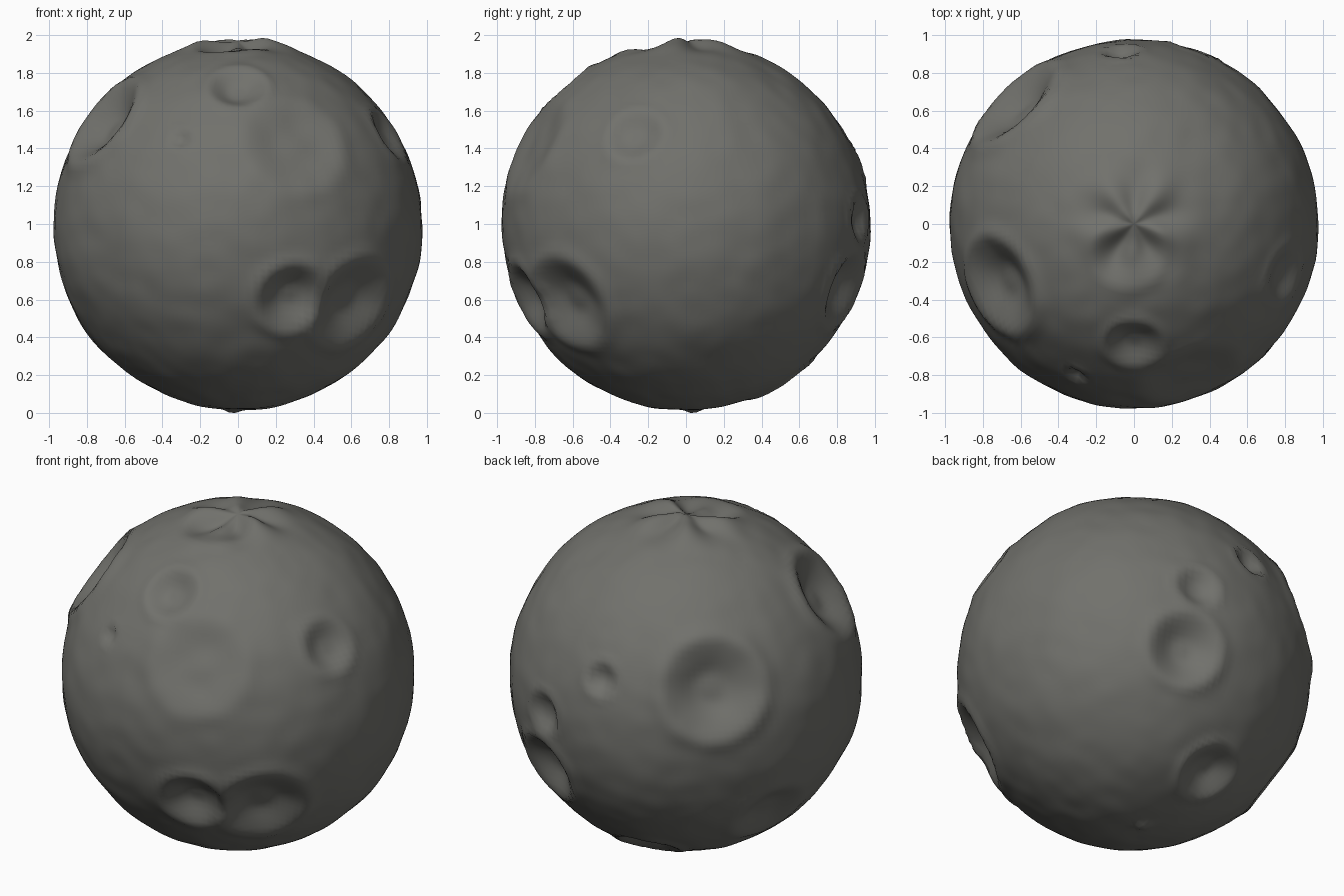
import bpy, bmesh, math
from mathutils import Vector, noise

if "Cube" in bpy.data.objects:
    bpy.data.objects.remove(bpy.data.objects["Cube"])

# Craters: direction from the centre, rim radius, depth
CRATERS = [
    (0.00, -0.65, 0.75, 0.16, 0.055),
    (-0.31, -0.82, 0.47, 0.06, 0.03),
    (0.31, -0.84, 0.45, 0.28, 0.035),
    (-0.73, -0.33, 0.57, 0.27, 0.10),
    (0.30, -0.87, -0.40, 0.20, 0.08),
    (0.62, -0.64, -0.42, 0.26, 0.09),
    (-0.66, 0.67, 0.33, 0.29, 0.10),
    (-0.07, 0.94, 0.34, 0.10, 0.045),
    (0.32, 0.945, 0.03, 0.13, 0.05),
    (0.35, 0.87, -0.35, 0.21, 0.08),
    (-0.11, 0.53, -0.84, 0.18, 0.07),
    (-0.79, 0.30, -0.55, 0.22, 0.05),
    (0.83, -0.28, 0.50, 0.16, 0.045),
    (-0.03, -0.16, 0.98, 0.19, 0.04),
]
CRATERS = [(Vector(c[:3]).normalized(), c[3], c[4]) for c in CRATERS]


def smooth(t):
    t = max(0.0, min(1.0, t))
    return t * t * (3 - 2 * t)


def crater_offset(d):
    """Bowl inside each rim, with a low raised lip around it."""
    bowl, lip = 0.0, 0.0
    for c, r, depth in CRATERS:
        t = d.angle(c) / r
        if t < 1.0:
            bowl = min(bowl, -depth * (1 - smooth((t - 0.25) / 0.8)))
        if t < 1.6:
            lip = max(lip, 0.16 * depth * math.exp(-((t - 1.08) / 0.18) ** 2))
    return bowl + (lip if bowl > -0.02 else 0.0)


def pole_ridges(d):
    """Radial wrinkles gathered around the top."""
    rho = math.hypot(d.x, d.y)
    if d.z < 0 or rho > 0.42:
        return 0.0
    a = math.atan2(d.y, d.x)
    fade = smooth(rho / 0.18) * (1 - smooth((rho - 0.2) / 0.2))
    return 0.02 * fade * math.cos(5 * (a + math.pi / 2))


# Rocky ball
bm = bmesh.new()
bmesh.ops.create_uvsphere(bm, u_segments=160, v_segments=96, radius=1)
for v in bm.verts:
    d = v.co.normalized()
    r = 0.976 + crater_offset(d) + pole_ridges(d)
    r += 0.008 * noise.noise(d * 3.0) + 0.005 * noise.noise(d * 8.0)
    # small spike under the bottom
    if d.z < 0:
        r += 0.022 * max(0.0, 1 - math.hypot(d.x + 0.03, d.y - 0.04) / 0.06)
    v.co = d * r + Vector((0, 0, 1))
zs = [v.co.z for v in bm.verts]
low = min(zs)
for v in bm.verts:
    v.co.z -= low
for f in bm.faces:
    f.smooth = True
mesh = bpy.data.meshes.new("cratered_moon")
bm.to_mesh(mesh)
bm.free()
moon = bpy.data.objects.new("cratered_moon", mesh)
bpy.context.collection.objects.link(moon)

# Single stone grey colour
grey = bpy.data.materials.new("stone_grey")
grey.diffuse_color = (0.165, 0.165, 0.15, 1)
grey.use_nodes = True
grey.node_tree.nodes["Principled BSDF"].inputs["Base Color"].default_value = grey.diffuse_color
mesh.materials.append(grey)
